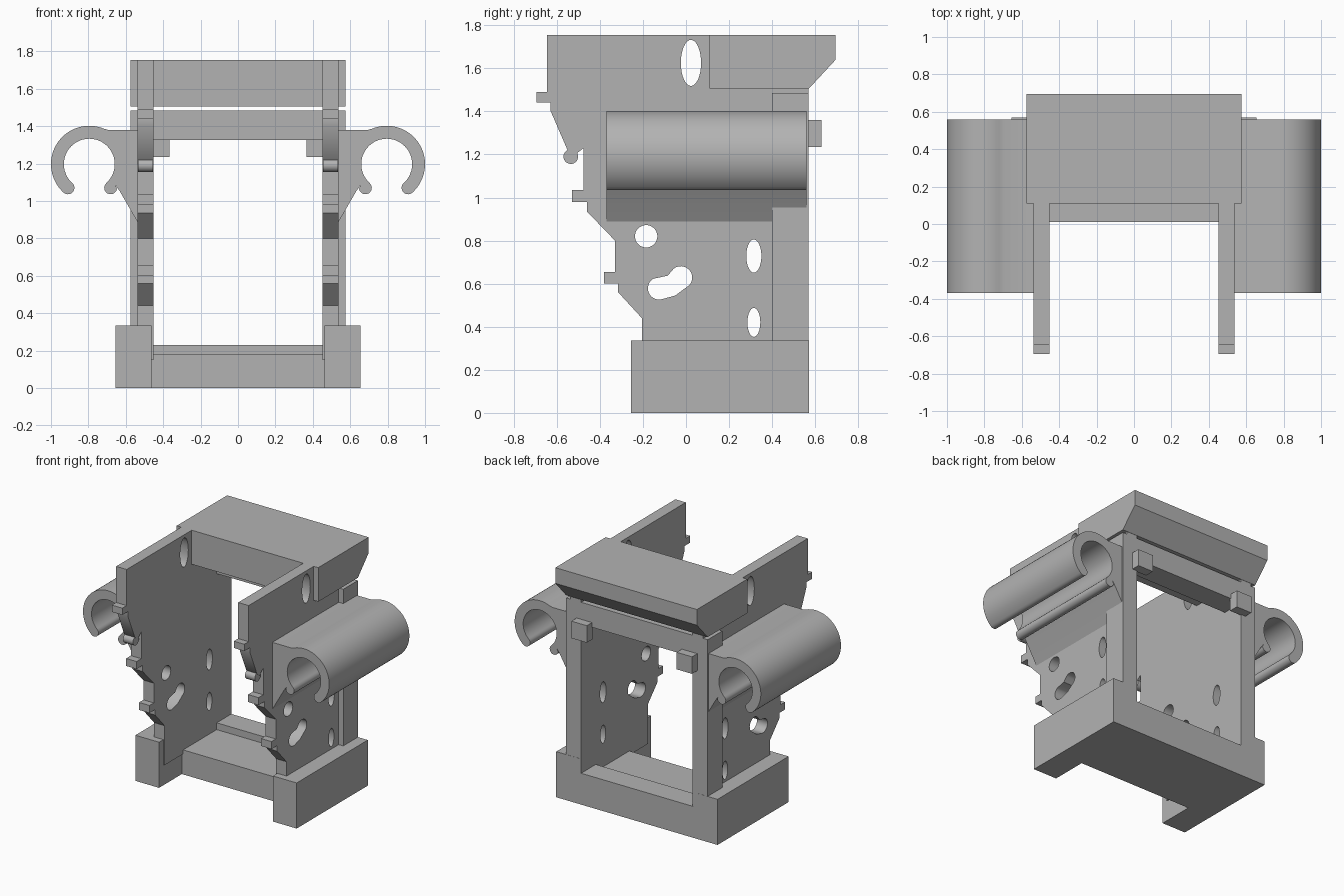
import bpy, bmesh, math
from mathutils import Matrix

if "Cube" in bpy.data.objects:
    bpy.data.objects.remove(bpy.data.objects["Cube"])

grey = bpy.data.materials.new("plain grey")
grey.diffuse_color = (0.45, 0.45, 0.45, 1)
grey.use_nodes = True
grey.node_tree.nodes["Principled BSDF"].inputs["Base Color"].default_value = grey.diffuse_color


def ellipse(cu, cv, ru, rv, n=32):
    return [(cu + ru * math.cos(2 * math.pi * i / n), cv + rv * math.sin(2 * math.pi * i / n))
            for i in range(n)]


def arc(cu, cv, r, a0, a1, n):
    """Points on an arc, angles in degrees."""
    angles = [math.radians(a0 + (a1 - a0) * i / n) for i in range(n + 1)]
    return [(cu + r * math.cos(a), cv + r * math.sin(a)) for a in angles]


def extrude(name, plane, loops, lo, hi, mirror=False):
    """Extrude outline loops (first outer, then holes) across 'yz' or 'xz' from lo to hi."""
    curve = bpy.data.curves.new(name, 'CURVE')
    curve.dimensions = '2D'
    curve.fill_mode = 'BOTH'
    curve.extrude = (hi - lo) / 2
    for loop in loops:
        spline = curve.splines.new('POLY')
        spline.points.add(len(loop) - 1)
        for p, (u, v) in zip(spline.points, loop):
            p.co = (u, v, 0, 1)
        spline.use_cyclic_u = True
    temp = bpy.data.objects.new(name + "_outline", curve)
    bpy.context.collection.objects.link(temp)
    bpy.context.view_layer.update()
    mesh = bpy.data.meshes.new_from_object(temp.evaluated_get(bpy.context.evaluated_depsgraph_get()))
    bpy.data.objects.remove(temp)
    mid = (lo + hi) / 2
    if plane == 'yz':
        m = Matrix(((0, 0, 1, mid), (1, 0, 0, 0), (0, 1, 0, 0), (0, 0, 0, 1)))
    else:
        m = Matrix(((1, 0, 0, 0), (0, 0, 1, mid), (0, 1, 0, 0), (0, 0, 0, 1)))
    bm = bmesh.new()
    bm.from_mesh(mesh)
    bm.transform(m)
    bmesh.ops.remove_doubles(bm, verts=bm.verts, dist=1e-5)
    bmesh.ops.dissolve_limit(bm, angle_limit=0.01, verts=bm.verts, edges=bm.edges)
    bmesh.ops.recalc_face_normals(bm, faces=bm.faces)
    bm.to_mesh(mesh)
    bm.free()
    return finish(name, mesh, mirror)


def box(name, x, y, z, mirror=False):
    bm = bmesh.new()
    bmesh.ops.create_cube(bm, size=1)
    for v in bm.verts:
        v.co = [(a + b) / 2 + c * (b - a) for c, (a, b) in zip(v.co, (x, y, z))]
    mesh = bpy.data.meshes.new(name)
    bm.to_mesh(mesh)
    bm.free()
    return finish(name, mesh, mirror)


def finish(name, mesh, mirror):
    mesh.name = name
    mesh.materials.clear()
    mesh.materials.append(grey)
    ob = bpy.data.objects.new(name, mesh)
    bpy.context.collection.objects.link(ob)
    bpy.ops.object.select_all(action='DESELECT')
    ob.select_set(True)
    bpy.context.view_layer.objects.active = ob
    bpy.ops.object.shade_smooth_by_angle(angle=math.radians(30))
    if mirror:
        ob.modifiers.new("mirror", 'MIRROR').use_mirror_merge = False
    return ob


# Side plates with stepped front edge and tabs
plate = [(0.11, 1.755), (-0.645, 1.755), (-0.645, 1.49), (-0.695, 1.49), (-0.695, 1.44),
         (-0.63, 1.44), (-0.63, 1.405), (-0.55, 1.22), (-0.52, 1.195), (-0.475, 1.23),
         (-0.475, 1.035), (-0.53, 1.035), (-0.53, 0.98), (-0.46, 0.98), (-0.46, 0.935),
         (-0.33, 0.80), (-0.33, 0.655), (-0.38, 0.655), (-0.38, 0.60), (-0.315, 0.60),
         (-0.315, 0.56), (-0.205, 0.44), (-0.205, 0.15), (0.569, 0.15), (0.569, 1.505), (0.11, 1.505)]
# Curved slot: rounded ends joined by a slight bend
slot = (arc(-0.125, 0.578, 0.052, 120, 285, 12) + [(-0.05, 0.545)]
        + arc(-0.024, 0.628, 0.053, -40, 130, 12) + [(-0.085, 0.637)])
holes = [ellipse(0.023, 1.625, 0.047, 0.107), ellipse(-0.185, 0.82, 0.052, 0.052),
         ellipse(0.315, 0.728, 0.035, 0.077), ellipse(0.315, 0.42, 0.03, 0.067), slot]
extrude("side_plate", 'yz', [plate] + holes, 0.453, 0.538, True)
extrude("plate_pin", 'yz', [ellipse(-0.535, 1.19, 0.034, 0.034)], 0.455, 0.535, True)

# Back frame
box("back_post", (0.536, 0.575), (0.40, 0.569), (0.32, 1.485), True)
box("back_beam", (-0.455, 0.455), (0.40, 0.569), (1.325, 1.485))
box("back_peg", (0.365, 0.49), (0.56, 0.63), (1.235, 1.36), True)

# Top hood with a chamfered back lip
extrude("top_hood", 'yz', [[(0.11, 1.505), (0.57, 1.505), (0.695, 1.64), (0.695, 1.755), (0.11, 1.755)]],
        -0.575, 0.575)

# Base
box("base_block", (0.463, 0.655), (-0.255, 0.57), (0, 0.335), True)
extrude("base_floor", 'yz', [[(0.01, 0), (0.57, 0), (0.57, 0.23), (0.40, 0.23), (0.40, 0.18), (0.01, 0.18)]],
        -0.465, 0.465)

# Open tube clips, bracket included in the same outline
cx, cz, ro, ri = 0.795, 1.197, 0.205, 0.136
mid, tip, end = (ro + ri) / 2, (ro - ri) / 2, math.radians(-48)
right = (cx + mid * math.cos(end), cz + mid * math.sin(end))
left = (cx - mid * math.cos(end), right[1])
clip = ([(0.53, 0.875), (0.632, 1.052), (0.655, 1.085)]
        + arc(*left, tip, 190, 408, 10) + arc(cx, cz, ri, 225, -45, 36)
        + arc(*right, tip, 132, 312, 10) + arc(cx, cz, ro, -46, 112, 30)
        + [(0.695, 1.38), (0.53, 1.38)])
extrude("tube_clip", 'xz', [clip], -0.37, 0.56, True)
